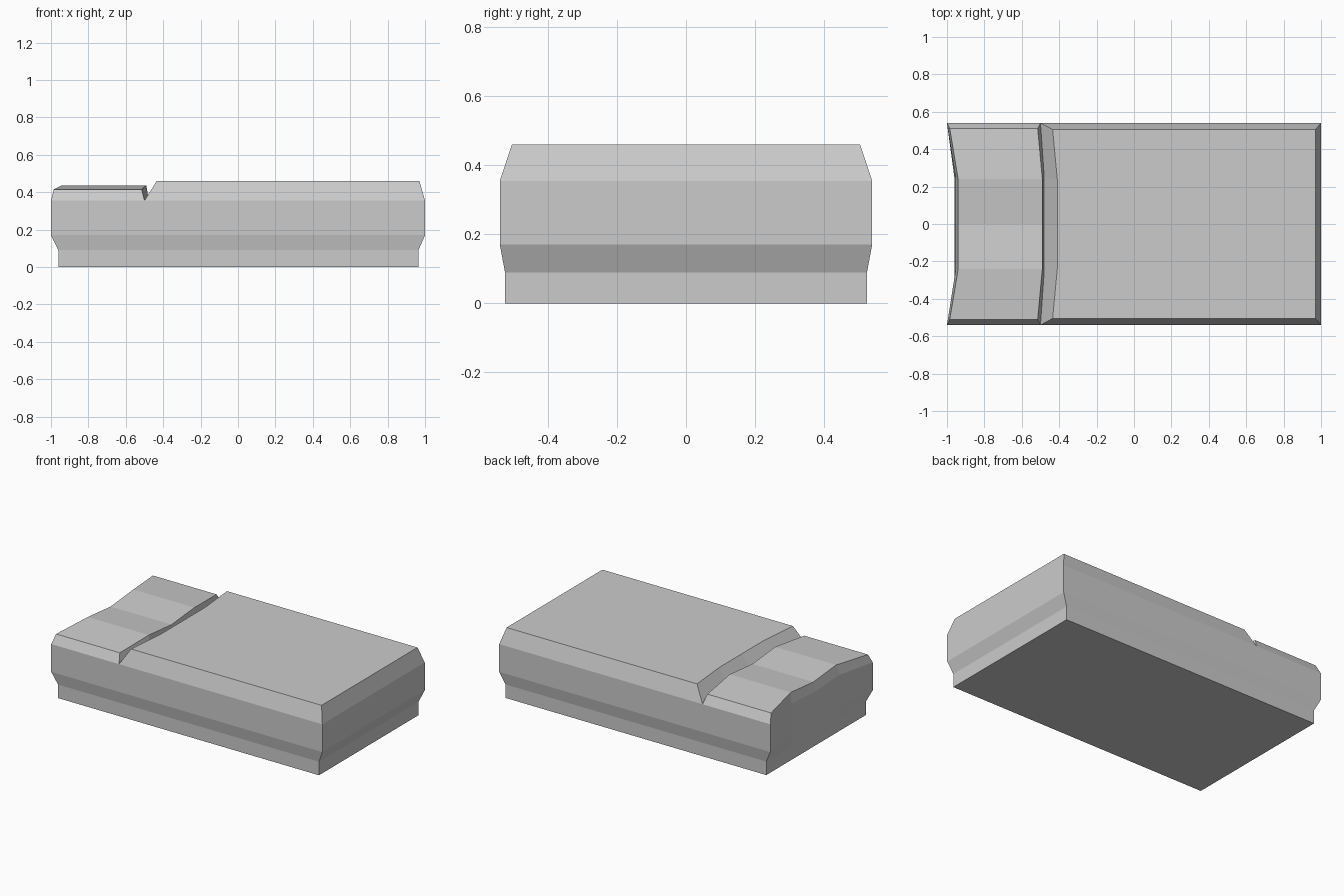
import bpy
import bmesh

cube = bpy.data.objects.get("Cube")
if cube:
    bpy.data.objects.remove(cube, do_unlink=True)

grey = bpy.data.materials.new("plain grey")
grey.use_nodes = True
colour = (0.6, 0.6, 0.6, 1)
grey.diffuse_color = colour
grey.node_tree.nodes["Principled BSDF"].inputs["Base Color"].default_value = colour

# Lengthwise outline: x, z, half width, inward bow and lift at the middle
BASE, BELT = 0.525, 0.54
outline = [
    (-0.96, 0, BASE, 0, 0),
    (-0.96, 0.09, BASE, 0, 0),
    (-1, 0.17, BELT, 0.045, 0),
    (-1, 0.355, BELT, 0.045, 0.015),
    (-0.985, 0.415, 0.51, 0.045, 0.022),   # low wavy step
    (-0.515, 0.415, 0.51, 0.025, 0.022),
    (-0.5, 0.355, BELT, 0.02, 0.02),       # groove bottom
    (-0.435, 0.46, 0.505, 0.025, 0),       # raised slab
    (0.97, 0.46, 0.505, 0, 0),
    (1, 0.355, BELT, 0, 0),
    (1, 0.17, BELT, 0, 0),
    (0.965, 0.09, BASE, 0, 0),
    (0.965, 0, BASE, 0, 0),
]
# Stations across the width: fraction of half width, bow, lift
stations = [(-1, 0, 0), (-0.47, 1, 1), (0, 1, 0), (0.47, 1, 1), (1, 0, 0)]

bm = bmesh.new()
rings = [[bm.verts.new((x + bow * b, half * t, z + lift * w))
          for x, z, half, bow, lift in outline] for t, b, w in stations]

# Skin between neighbouring outlines
count = len(outline)
for near, far in zip(rings, rings[1:]):
    for i in range(count):
        j = (i + 1) % count
        bm.faces.new((near[i], near[j], far[j], far[i]))

# Front and back bands: foot, undercut, belt and the two top bevels
bands = [(0, 1, 11, 12), (1, 2, 10, 11), (2, 3, 6, 9, 10), (3, 4, 5, 6), (6, 7, 8, 9)]
for ring in (rings[0], rings[-1]):
    for band in bands:
        bm.faces.new([ring[i] for i in band])

bmesh.ops.recalc_face_normals(bm, faces=bm.faces)
mesh = bpy.data.meshes.new("grooved_block")
bm.to_mesh(mesh)
bm.free()
mesh.materials.append(grey)
block = bpy.data.objects.new("grooved_block", mesh)
bpy.context.collection.objects.link(block)
